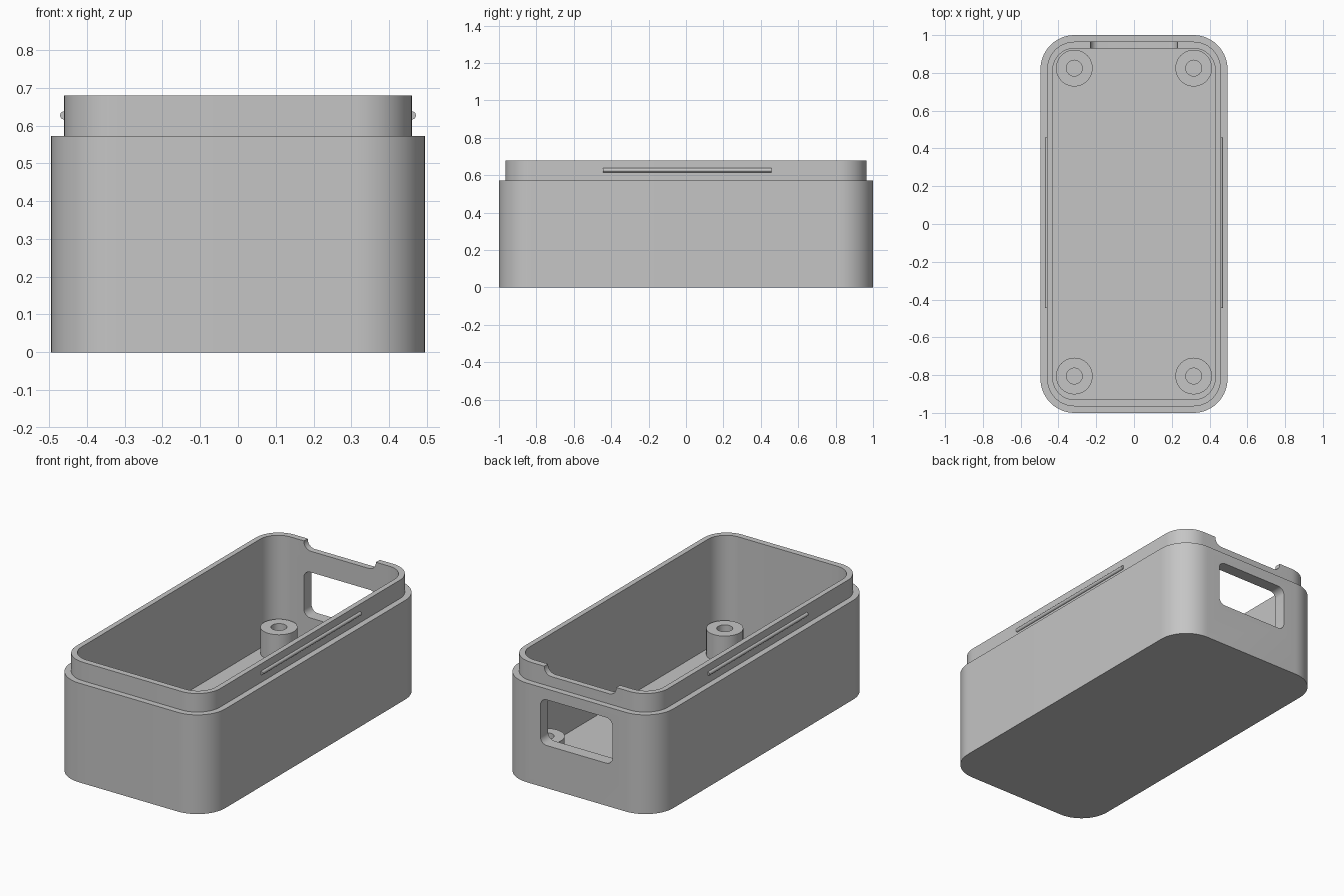
import bpy, bmesh, math

cube = bpy.data.objects.get("Cube")
if cube:
    bpy.data.objects.remove(cube, do_unlink=True)

# One flat plastic colour
GREY = (0.56, 0.56, 0.56, 1)
plastic = bpy.data.materials.new("grey_plastic")
plastic.use_nodes = True
plastic.diffuse_color = GREY
plastic.node_tree.nodes["Principled BSDF"].inputs["Base Color"].default_value = GREY


def outline(half_w, half_h, r, steps=14):
    """Counter-clockwise rounded rectangle; a circle when r equals both halves."""
    pts = []
    for i, (sx, sy) in enumerate([(1, 1), (-1, 1), (-1, -1), (1, -1)]):
        for k in range(steps + 1):
            a = math.pi / 2 * (i + k / steps)
            pts.append((sx * (half_w - r) + r * math.cos(a),
                        sy * (half_h - r) + r * math.sin(a)))
    return pts


def loft(name, rings, place):
    """Skin equal outlines (points, level) in order and cap both ends."""
    bm = bmesh.new()
    loops = [[bm.verts.new(place(u, v, level)) for u, v in pts] for pts, level in rings]
    for a, b in zip(loops, loops[1:]):
        for i in range(len(a)):
            j = (i + 1) % len(a)
            bm.faces.new((a[i], a[j], b[j], b[i]))
    bm.faces.new(loops[0][::-1])
    bm.faces.new(loops[-1])
    bmesh.ops.remove_doubles(bm, verts=bm.verts, dist=1e-5)
    bmesh.ops.recalc_face_normals(bm, faces=bm.faces)
    mesh = bpy.data.meshes.new(name)
    bm.to_mesh(mesh)
    bm.free()
    mesh.materials.append(plastic)
    obj = bpy.data.objects.new(name, mesh)
    bpy.context.collection.objects.link(obj)
    return obj


def activate(obj):
    bpy.ops.object.select_all(action='DESELECT')
    obj.select_set(True)
    bpy.context.view_layer.objects.active = obj


def smooth(obj):
    activate(obj)
    bpy.ops.object.shade_smooth_by_angle(angle=math.radians(30))


def cut(obj, cutter):
    activate(obj)
    mod = obj.modifiers.new("cut", 'BOOLEAN')
    mod.operation = 'DIFFERENCE'
    mod.solver = 'EXACT'
    mod.object = cutter
    bpy.ops.object.modifier_apply(modifier=mod.name)
    bpy.data.objects.remove(cutter, do_unlink=True)


FLOOR, SHOULDER, RIM = 0.05, 0.573, 0.68
outer = outline(0.495, 1.0, 0.18)
lip = outline(0.46, 0.965, 0.145)
inner = outline(0.43, 0.93, 0.115)

# Hollow case with a stepped lip
case = loft("case_body",
            [(outer, 0), (outer, SHOULDER), (lip, SHOULDER),
             (lip, RIM), (inner, RIM), (inner, FLOOR)],
            lambda u, v, w: (u, v, w))

# Connector window and rim notch, both through the back wall
for name, z, half_h, r in [("window_cutter", 0.378, 0.132, 0.04),
                           ("notch_cutter", 0.76, 0.128, 0.045)]:
    shape = outline(0.23, half_h, r, 8)
    cutter = loft(name, [(shape, 0.85), (shape, 1.1)],
                  lambda u, v, w: (u, w, z + v))
    cutter.hide_render = True
    cut(case, cutter)
smooth(case)

# Screw posts with blind holes, and snap beads along the lip
post, hole = outline(0.097, 0.097, 0.097, 10), outline(0.042, 0.042, 0.042, 10)
bead = outline(0.011, 0.011, 0.011, 4)
for side, sx in (("left", 1), ("right", -1)):
    for end, y in (("front", -0.805), ("back", 0.825)):
        smooth(loft(f"{end}_{side}_screw_post",
                    [(post, FLOOR - 0.01), (post, 0.2), (hole, 0.2), (hole, FLOOR)],
                    lambda u, v, w: (sx * 0.316 + u, y + v, w)))
    smooth(loft(f"{side}_snap_bead", [(bead, -0.445), (bead, 0.457)],
                lambda u, v, w: (sx * 0.46 + u, w, 0.627 + v)))
